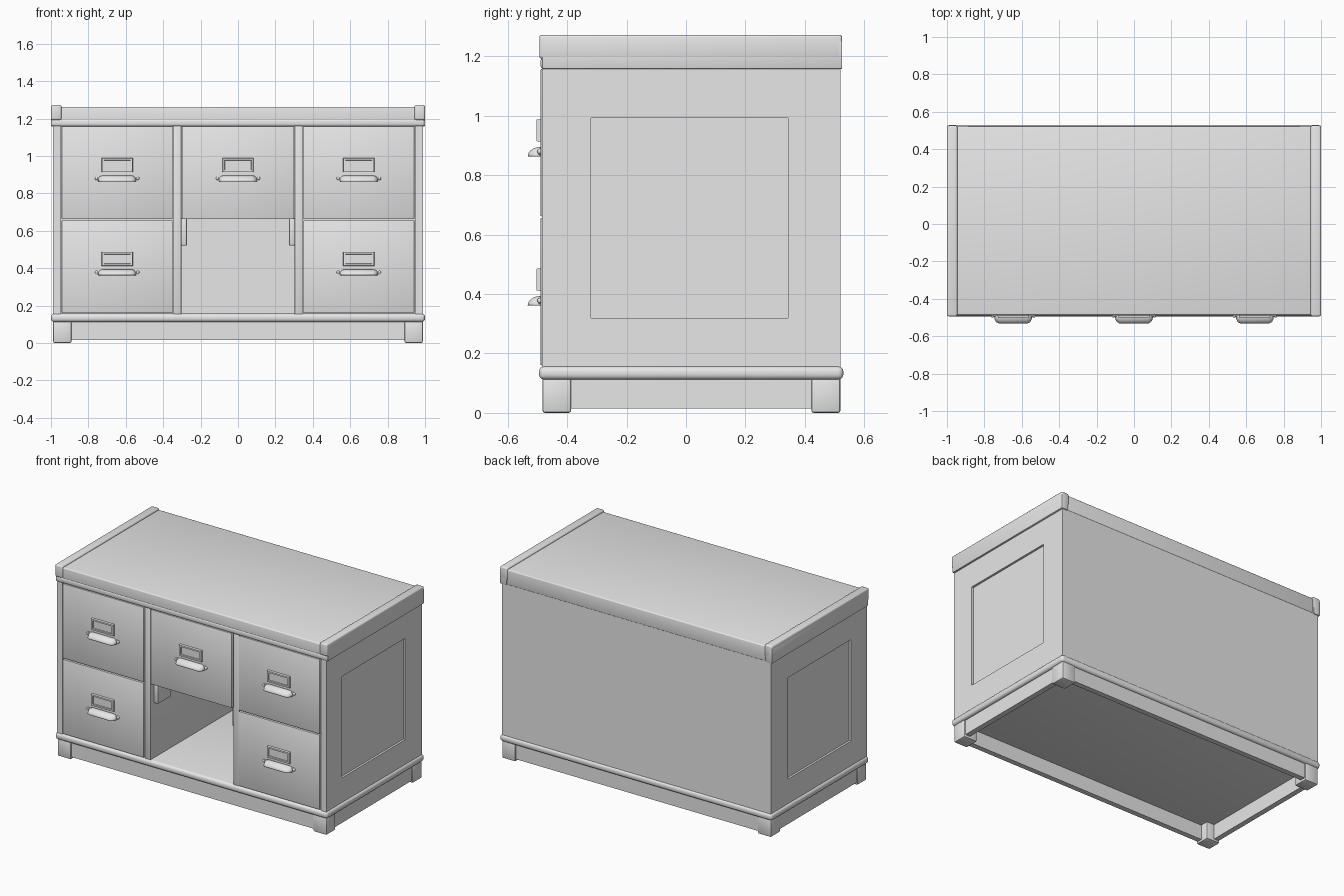
import bpy, bmesh
from math import sin, cos, pi

cube = bpy.data.objects.get("Cube")
if cube:
    bpy.data.objects.remove(cube, do_unlink=True)

grey = bpy.data.materials.new("light_grey")
grey.use_nodes = True
grey.diffuse_color = (0.8, 0.8, 0.8, 1)
grey.node_tree.nodes["Principled BSDF"].inputs["Base Color"].default_value = (0.8, 0.8, 0.8, 1)


def finish(name, bm):
    bmesh.ops.recalc_face_normals(bm, faces=bm.faces)
    mesh = bpy.data.meshes.new(name)
    bm.to_mesh(mesh)
    bm.free()
    mesh.materials.append(grey)
    ob = bpy.data.objects.new(name, mesh)
    bpy.context.collection.objects.link(ob)
    bpy.ops.object.select_all(action="DESELECT")
    ob.select_set(True)
    bpy.context.view_layer.objects.active = ob
    bpy.ops.object.shade_smooth_by_angle(angle=0.6)
    return ob


def box(name, xs, ys, zs, bevel=0.0, segments=2):
    bm = bmesh.new()
    bmesh.ops.create_cube(bm, size=1)
    for v in bm.verts:
        for i, (a, b) in enumerate((xs, ys, zs)):
            v.co[i] = a if v.co[i] < 0 else b
    if bevel:
        bmesh.ops.bevel(bm, geom=list(bm.edges), offset=bevel, segments=segments,
                        profile=0.5, affect="EDGES", clamp_overlap=True)
    return finish(name, bm)


def pair(side, a, b):
    return tuple(sorted((side * a, side * b)))


def rings(name, loops, closed_ends=True):
    """Bridge a series of equal closed loops into a solid."""
    bm = bmesh.new()
    vs = [[bm.verts.new(p) for p in loop] for loop in loops]
    n = len(vs[0])
    for a, b in zip(vs, vs[1:]):
        for i in range(n):
            j = (i + 1) % n
            bm.faces.new((a[i], a[j], b[j], b[i]))
    if closed_ends:
        bm.faces.new(vs[0])
        bm.faces.new(vs[-1])
    else:
        for i in range(n):
            j = (i + 1) % n
            bm.faces.new((vs[-1][i], vs[-1][j], vs[0][j], vs[0][i]))
    return finish(name, bm)


def rect_yz(x, y0, y1, z0, z1):
    return [(x, y0, z0), (x, y1, z0), (x, y1, z1), (x, y0, z1)]


def rect_xz(y, x0, x1, z0, z1):
    return [(x0, y, z0), (x1, y, z0), (x1, y, z1), (x0, y, z1)]


# Plinth: rounded base board, corner feet and recessed skirts
box("base_board", (-1, 1), (-0.495, 0.53), (0.112, 0.157), 0.018, 4)
for s, side in ((-1, "right"), (1, "left")):
    for y, end in (((-0.483, -0.387), "front"), ((0.422, 0.52), "back")):
        box(f"{end}_{side}_foot", pair(s, 0.89, 0.988), y, (0, 0.12), 0.008)
    box(f"{side}_skirt", pair(s, 0.945, 0.98), (-0.4, 0.44), (0.015, 0.12))
box("front_skirt", (-0.9, 0.9), (-0.475, -0.44), (0.015, 0.12))
box("back_skirt", (-0.9, 0.9), (0.478, 0.513), (0.015, 0.12))

# Carcass: framed sides with sunk panels, dividers and back
for s, side in ((-1, "right"), (1, "left")):
    rings(f"{side}_side", [
        rect_yz(s * 0.948, -0.485, 0.52, 0.15, 1.17),
        rect_yz(s * 0.988, -0.485, 0.52, 0.15, 1.17),
        rect_yz(s * 0.988, -0.32, 0.343, 0.32, 0.993),
        rect_yz(s * 0.974, -0.32, 0.343, 0.32, 0.993)])
    box(f"{side}_divider", pair(s, 0.303, 0.345), (-0.483, 0.5), (0.15, 1.17), 0.002)
    # Small bracket at the top of the open bay
    box(f"{side}_bracket", pair(s, 0.272, 0.304), (-0.45, -0.31), (0.52, 0.67), 0.008)
box("back_panel", (-0.95, 0.95), (0.5, 0.52), (0.15, 1.17))

# Worktop with a front moulding and raised end rails
box("top_moulding", (-0.998, 0.998), (-0.49, 0.52), (1.158, 1.197), 0.012, 3)
box("worktop", (-0.95, 0.95), (-0.487, 0.523), (1.16, 1.262), 0.008, 3)
for s, side in ((-1, "right"), (1, "left")):
    box(f"{side}_top_rail", pair(s, 0.944, 1), (-0.494, 0.526), (1.192, 1.273), 0.01, 3)
    box(f"{side}_rail_skirt", pair(s, 0.95, 1), (-0.485, 0.526), (1.158, 1.255), 0.005)


def cup_pull(name, cx, cz):
    """Hollow quarter-round pull with tapered ends, open underneath."""
    bm = bmesh.new()
    half = [(0.1, 0.05), (0.098, 0.45), (0.09, 0.8), (0.075, 1)]
    stations = [(-x, k) for x, k in half] + [(x, k) for x, k in reversed(half)]
    steps = 8
    grid = []
    for x, k in stations:
        grid.append([bm.verts.new((cx + x,
                                   -0.488 - 0.043 * k * sin(pi / 2 * i / steps),
                                   cz + 0.03 * (0.3 + 0.7 * k) * cos(pi / 2 * i / steps)))
                     for i in range(steps + 1)])
    for a, b in zip(grid, grid[1:]):
        for i in range(steps):
            bm.faces.new((a[i], a[i + 1], b[i + 1], b[i]))
    ob = finish(name, bm)
    shell = ob.modifiers.new("thickness", "SOLIDIFY")
    shell.thickness = 0.004
    shell.offset = 0


def screw(name, x, z):
    bm = bmesh.new()
    bmesh.ops.create_uvsphere(bm, u_segments=12, v_segments=8, radius=0.009)
    for v in bm.verts:
        v.co = (x + v.co.x, -0.492 + v.co.y, z + v.co.z)
    finish(name, bm)


def drawer(name, cx, z0):
    z1 = z0 + 0.496
    box(f"{name}_front", (cx - 0.297, cx + 0.297), (-0.49, -0.46), (z0, z1), 0.004)
    box(f"{name}_box", (cx - 0.285, cx + 0.285), (-0.465, 0.45), (z0 + 0.01, z1 - 0.02))
    # Label holder: a raised frame around a thin card
    zl = z0 + 0.29
    rings(f"{name}_label_frame", [
        rect_xz(-0.486, cx - 0.084, cx + 0.084, zl - 0.04, zl + 0.038),
        rect_xz(-0.503, cx - 0.081, cx + 0.081, zl - 0.037, zl + 0.035),
        rect_xz(-0.503, cx - 0.071, cx + 0.071, zl - 0.027, zl + 0.025),
        rect_xz(-0.486, cx - 0.069, cx + 0.069, zl - 0.025, zl + 0.023)], False)
    box(f"{name}_label", (cx - 0.075, cx + 0.075), (-0.495, -0.488), (zl - 0.03, zl + 0.028))
    # Cup pull on a slim back plate held by two screws
    zp = z0 + 0.202
    box(f"{name}_pull_plate", (cx - 0.114, cx + 0.114), (-0.496, -0.487),
        (zp + 0.004, zp + 0.026), 0.003)
    cup_pull(f"{name}_pull", cx, zp)
    for s in (-1, 1):
        screw(f"{name}_screw_{'left' if s > 0 else 'right'}", cx + s * 0.11, zp + 0.016)


for label, cx in (("right", -0.646), ("left", 0.646)):
    drawer(f"lower_{label}_drawer", cx, 0.16)
    drawer(f"upper_{label}_drawer", cx, 0.662)
drawer("centre_drawer", 0, 0.662)
